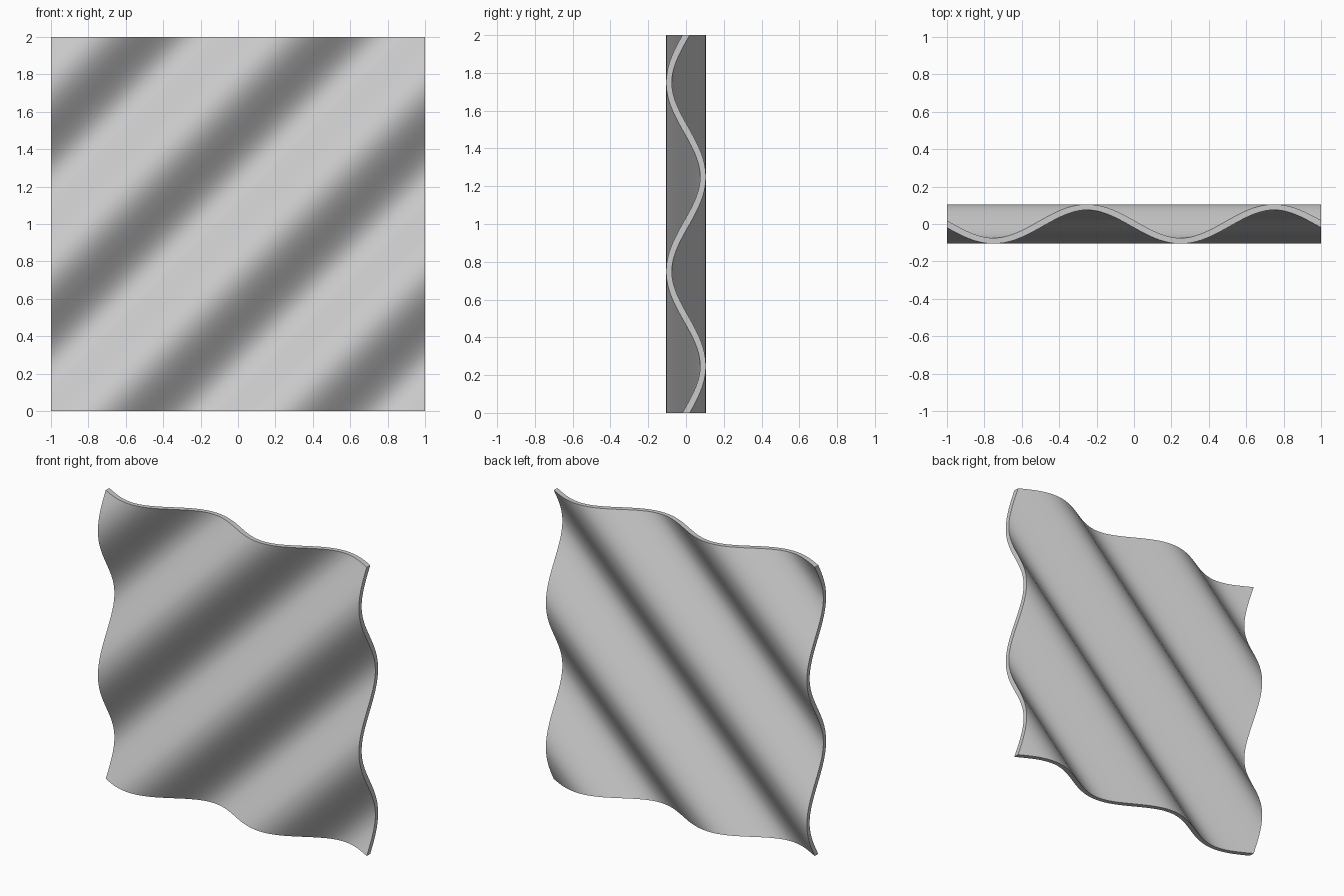
import bpy, bmesh
from math import sin, cos, pi, sqrt, radians
from mathutils import Vector

cube = bpy.data.objects.get("Cube")
if cube:
    bpy.data.objects.remove(cube, do_unlink=True)

AMPLITUDE = 0.09
HALF_THICKNESS = 0.015
WAVE = 2 * pi * sqrt(2)
SAMPLES = 220
ACROSS = Vector((-1, 0, 1)).normalized()   # direction the ripples travel
ALONG = Vector((1, 0, 1)).normalized()     # direction the ridges run


def ripple_side(offset):
    """One side of the wavy cross-section, offset along the curve normal."""
    points = []
    for i in range(SAMPLES + 1):
        s = -0.8 + 3 * i / SAMPLES
        normal = Vector((-AMPLITUDE * WAVE * cos(WAVE * s), 1)).normalized()
        p = Vector((s, AMPLITUDE * sin(WAVE * s))) + normal * offset
        points.append(ACROSS * p.x + Vector((0, p.y, 0)))
    return points


# Sweep the closed wavy profile along the diagonal
bm = bmesh.new()
profile = ripple_side(HALF_THICKNESS) + ripple_side(-HALF_THICKNESS)[::-1]
start = [bm.verts.new(p - ALONG * 3) for p in profile]
end = [bm.verts.new(p + ALONG * 4.5) for p in profile]
for i in range(len(profile)):
    j = (i + 1) % len(profile)
    bm.faces.new((start[i], start[j], end[j], end[i]))

# Trim to an upright square and cap each cut with a flat rim
for point, normal in (((1, 0, 0), (1, 0, 0)), ((-1, 0, 0), (-1, 0, 0)),
                      ((0, 0, 0), (0, 0, -1)), ((0, 0, 2), (0, 0, 1))):
    cut = bmesh.ops.bisect_plane(
        bm, geom=bm.verts[:] + bm.edges[:] + bm.faces[:], dist=1e-6,
        plane_co=point, plane_no=normal, clear_outer=True)
    rim = [e for e in cut["geom_cut"] if isinstance(e, bmesh.types.BMEdge)]
    bmesh.ops.edgeloop_fill(bm, edges=rim)
bmesh.ops.recalc_face_normals(bm, faces=bm.faces[:])

mesh = bpy.data.meshes.new("rippled_panel")
bm.to_mesh(mesh)
bm.free()
panel = bpy.data.objects.new("rippled_panel", mesh)
bpy.context.collection.objects.link(panel)

# Plain grey finish
grey = bpy.data.materials.new("light_grey")
grey.use_nodes = True
grey.diffuse_color = (0.6, 0.6, 0.6, 1)
grey.node_tree.nodes["Principled BSDF"].inputs["Base Color"].default_value = grey.diffuse_color
mesh.materials.append(grey)

# Smooth ripples, crisp rim
bpy.ops.object.select_all(action="DESELECT")
panel.select_set(True)
bpy.context.view_layer.objects.active = panel
bpy.ops.object.shade_smooth_by_angle(angle=radians(30))
